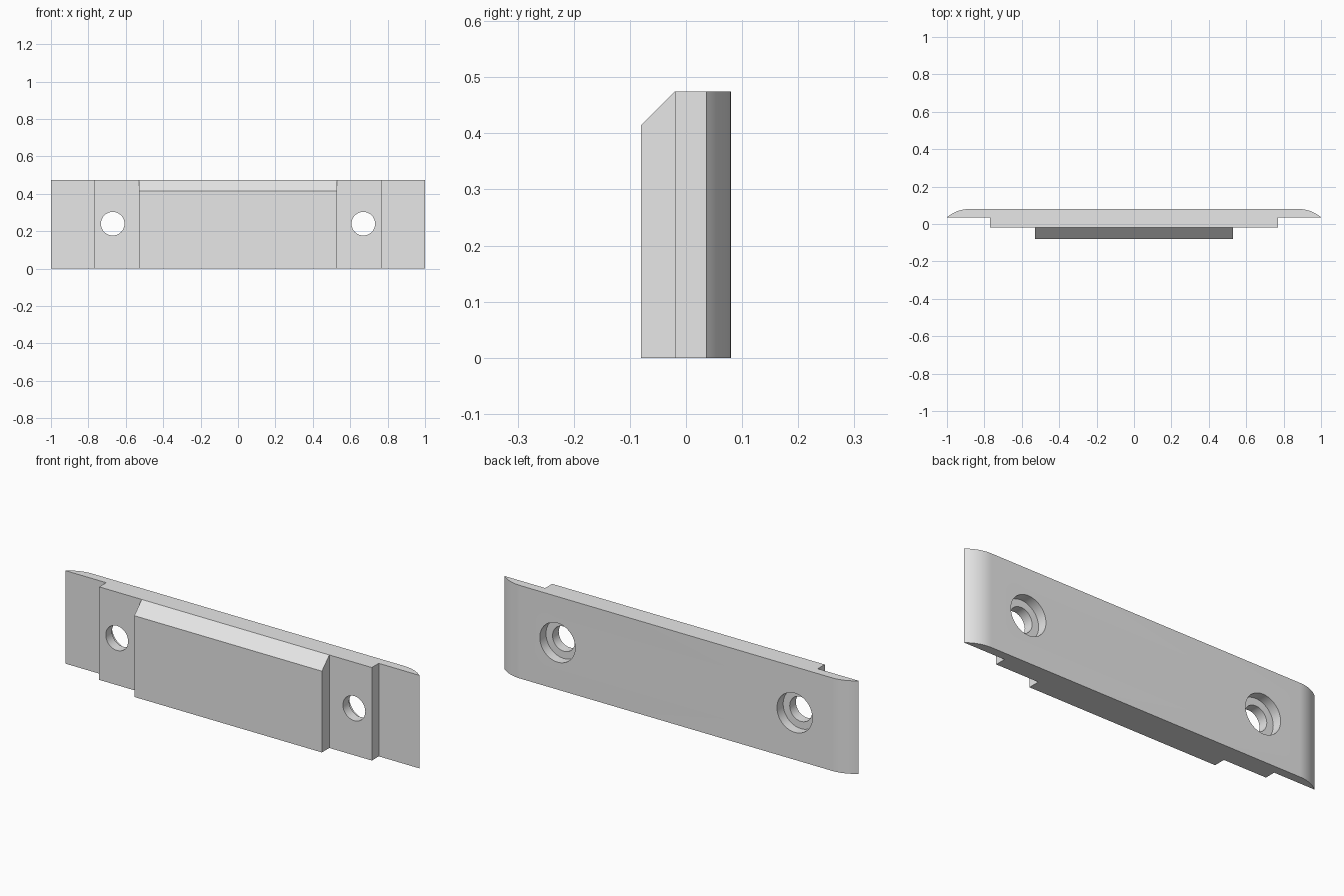
import bpy
import bmesh
import math
from mathutils import Matrix, Vector

HEIGHT = 0.475
BACK, FLANGE, STEP, FRONT = 0.08, 0.036, -0.02, -0.08
HOLE_X, HOLE_Z = 0.67, 0.24

if "Cube" in bpy.data.objects:
    bpy.data.objects.remove(bpy.data.objects["Cube"], do_unlink=True)

grey = bpy.data.materials.new("light grey")
grey.use_nodes = True
grey.diffuse_color = (0.8, 0.8, 0.8, 1)
grey.node_tree.nodes["Principled BSDF"].inputs["Base Color"].default_value = (0.8, 0.8, 0.8, 1)


def make_object(name, bm):
    bmesh.ops.recalc_face_normals(bm, faces=bm.faces)
    mesh = bpy.data.meshes.new(name)
    bm.to_mesh(mesh)
    bm.free()
    mesh.materials.append(grey)
    obj = bpy.data.objects.new(name, mesh)
    bpy.context.collection.objects.link(obj)
    return obj


def extrude(name, points, offset):
    """Closed prism from a flat outline swept along an offset."""
    bm = bmesh.new()
    face = bm.faces.new([bm.verts.new(p) for p in points])
    swept = bmesh.ops.extrude_face_region(bm, geom=[face], use_keep_orig=True)
    moved = [g for g in swept["geom"] if isinstance(g, bmesh.types.BMVert)]
    bmesh.ops.translate(bm, verts=moved, vec=Vector(offset))
    return make_object(name, bm)


def drill(name, x, radius, y_start, y_end):
    """Round cutter running along y."""
    bm = bmesh.new()
    place = Matrix.Translation((x, (y_start + y_end) / 2, HOLE_Z)) @ Matrix.Rotation(math.pi / 2, 4, "X")
    bmesh.ops.create_cone(bm, cap_ends=True, segments=64, radius1=radius, radius2=radius,
                          depth=y_end - y_start, matrix=place)
    return make_object(name, bm)


# Back plate: stepped front, rounded back ends
run, rise = 0.12, BACK - FLANGE
radius = (run ** 2 + rise ** 2) / (2 * rise)
sweep = math.asin(run / radius)
half = [(0.77, STEP), (0.77, FLANGE)]
for i in range(17):
    a = sweep * (1 - i / 16)
    half.append((1 - run + radius * math.sin(a), BACK - radius + radius * math.cos(a)))
outline = half + [(-x, y) for x, y in reversed(half)]
plate = extrude("back_plate", [(x, y, 0) for x, y in outline], (0, 0, HEIGHT))

# Counterbored screw holes
for side in (-1, 1):
    for r, start in ((0.063, -0.2), (0.1, 0.03)):
        cutter = drill("hole_cutter", side * HOLE_X, r, start, 0.2)
        cut = plate.modifiers.new("hole", "BOOLEAN")
        cut.operation = "DIFFERENCE"
        cut.solver = "EXACT"
        cut.object = cutter
        bpy.context.view_layer.objects.active = plate
        bpy.ops.object.modifier_apply(modifier=cut.name)
        bpy.data.objects.remove(cutter, do_unlink=True)

# Raised front pad with a chamfered top edge
side_outline = [(FRONT, 0), (STEP, 0), (STEP, HEIGHT), (FRONT, HEIGHT + FRONT - STEP)]
pad = extrude("front_pad", [(-0.53, y, z) for y, z in side_outline], (1.06, 0, 0))

# Smooth the curves, keep the edges crisp
bpy.ops.object.select_all(action="DESELECT")
plate.select_set(True)
bpy.context.view_layer.objects.active = plate
bpy.ops.object.shade_smooth_by_angle(angle=math.radians(30))
